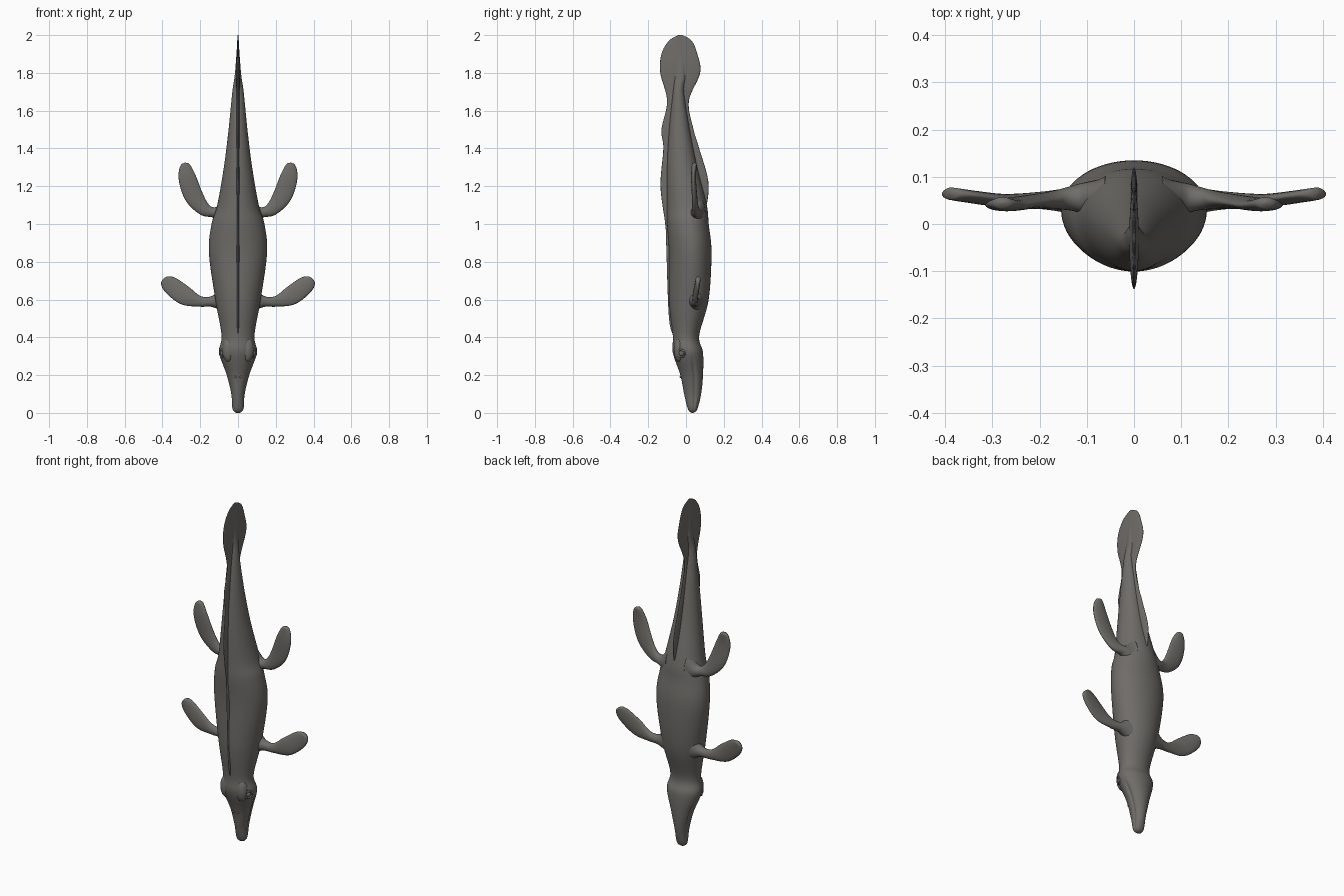
import bpy, bmesh, math
from mathutils import Vector

cube = bpy.data.objects.get("Cube")
if cube:
    bpy.data.objects.remove(cube, do_unlink=True)


def make_material(name, color):
    material = bpy.data.materials.new(name)
    material.use_nodes = True
    material.diffuse_color = color
    material.node_tree.nodes["Principled BSDF"].inputs["Base Color"].default_value = color
    return material


skin = make_material("warm grey skin", (0.16, 0.152, 0.14, 1))


def resample(rows, steps):
    """Smooth curve through rows of numbers, with cubic easing between tangents."""
    rows = [Vector(row) for row in rows]
    last = len(rows) - 1
    tangents = [(rows[min(i + 1, last)] - rows[max(i - 1, 0)]) / 2 for i in range(last + 1)]
    result = []
    for i in range(last):
        for step in range(steps):
            t = step / steps
            ease = t * t * (3 - 2 * t)
            result.append(rows[i].lerp(rows[i + 1], ease)
                          + tangents[i] * t * (1 - t) ** 2
                          - tangents[i + 1] * t * t * (1 - t))
    return result + [rows[last]]


def around(count):
    """Cosine and sine pairs around a circle."""
    turns = [math.tau * i / count for i in range(count)]
    return [(math.cos(turn), math.sin(turn)) for turn in turns]


def finish(obj, name):
    obj.name = name
    obj.data.materials.append(skin)
    for face in obj.data.polygons:
        face.use_smooth = True
    return obj


def loft(name, rings):
    """Skin a list of closed rings, capped at both ends."""
    bm = bmesh.new()
    loops = [[bm.verts.new(point) for point in ring] for ring in rings]
    for low, high in zip(loops, loops[1:]):
        for i in range(len(low)):
            bm.faces.new((low[i - 1], low[i], high[i], high[i - 1]))
    bm.faces.new(loops[0])
    bm.faces.new(loops[-1])
    bmesh.ops.recalc_face_normals(bm, faces=bm.faces)
    mesh = bpy.data.meshes.new(name)
    bm.to_mesh(mesh)
    bm.free()
    obj = bpy.data.objects.new(name, mesh)
    bpy.context.collection.objects.link(obj)
    finish(obj, name)


# Body from snout to tail: height, half width, back edge, belly edge
BODY = [
    (0, 0.01, 0.03, 0.04), (0.02, 0.03, 0.01, 0.06), (0.1, 0.036, -0.01, 0.08),
    (0.2, 0.06, -0.03, 0.09), (0.32, 0.1, -0.07, 0.09), (0.41, 0.087, -0.07, 0.07),
    (0.6, 0.12, -0.09, 0.12), (0.85, 0.154, -0.09, 0.135), (1, 0.14, -0.1, 0.12),
    (1.1, 0.11, -0.1, 0.11), (1.3, 0.075, -0.1, 0.06), (1.5, 0.05, -0.09, 0.02),
    (1.7, 0.03, -0.07, -0.01), (1.8, 0.016, -0.06, 0), (1.99, 0.002, -0.04, -0.02),
]


def body_ring(row):
    """Egg section with a mouth groove pressed into the snout."""
    z, width, back, belly = row
    middle = back + (belly - back) * 0.54
    mouth = back + (belly - back) * 0.62
    groove = 0.14 * max(0, min(1, 5 - z / 0.06))
    ring = []
    for c, s in around(64):
        y = middle + s * ((belly - middle) if s > 0 else (middle - back))
        pinch = 1 - groove * math.exp(-((y - mouth) / 0.007) ** 2)
        ring.append((width * c * pinch, y, z))
    return ring


loft("body", [body_ring(row) for row in resample(BODY, 8)])

# Thin keel that widens into the tail fluke: height, back edge, belly edge
KEEL = [
    (0.4, -0.06, 0), (0.5, -0.09, 0), (0.9, -0.105, 0), (1, -0.11, 0.08),
    (1.2, -0.135, 0.12), (1.4, -0.12, 0.07), (1.5, -0.13, 0.04), (1.65, -0.1, 0.015),
    (1.8, -0.136, 0.075), (1.9, -0.13, 0.06), (1.97, -0.09, 0.03), (2, -0.04, -0.02),
]


def keel_ring(row):
    z, back, belly = row
    thick = min(0.01, (z - 0.35) / 15, (2.05 - z) / 20)
    middle, half = (back + belly) / 2, (belly - back) / 2
    return [(thick * c, middle + half * s, z) for c, s in around(32)]


loft("back_keel_and_tail_fin", [keel_ring(row) for row in resample(KEEL, 8)])

# Flipper centre lines from shoulder to tip: across, depth, height, half width
FLIPPERS = {
    "front": [(0.06, 0.05, 0.6, 0.09), (0.13, 0.05, 0.59, 0.032), (0.2, 0.05, 0.59, 0.028),
              (0.28, 0.05, 0.62, 0.05), (0.36, 0.06, 0.68, 0.05), (0.39, 0.065, 0.715, 0.04)],
    "rear": [(0.06, 0.05, 1.06, 0.09), (0.12, 0.055, 1.06, 0.03), (0.18, 0.05, 1.08, 0.036),
             (0.235, 0.045, 1.15, 0.05), (0.27, 0.04, 1.25, 0.05), (0.28, 0.045, 1.325, 0.04)],
}


def flipper_rings(rows, side):
    """Flat oval sections square to the centre line, rounded off at the tip."""
    path = resample(rows, 10)
    last = len(path) - 1
    rings = []
    for i, (x, y, z, width) in enumerate(path):
        t = i / last
        along = path[min(i + 1, last)] - path[max(i - 1, 0)]
        across = Vector((along[2], 0, -along[0])).normalized()
        half = max(width * math.sqrt(1 - t ** 8), 0.001)
        thick = min(half * 0.7, 0.013) + 0.04 * (1 - t) ** 4
        ring = []
        for c, s in around(24):
            point = Vector((x, y + thick * s, z)) + across * half * c
            point.x *= side
            ring.append(point)
        rings.append(ring)
    return rings


def ball(name, location, scale, rotation=(0, 0, 0)):
    bpy.ops.mesh.primitive_uv_sphere_add(segments=24, ring_count=16, radius=1,
                                         location=location, rotation=rotation)
    finish(bpy.context.object, name).scale = scale


for side, label in ((1, "left"), (-1, "right")):
    for part, rows in FLIPPERS.items():
        loft(f"{part}_flipper_{label}", flipper_rings(rows, side))

    # Eye with a raised lid ring
    place = Vector((side * 0.086, -0.025, 0.315))
    turn = Vector((side * 0.85, -0.5, -0.15)).to_track_quat("Z", "Y").to_euler()
    ball(f"eye_{label}", place, (0.014, 0.014, 0.008), turn)
    bpy.ops.mesh.primitive_torus_add(major_segments=28, minor_segments=8, major_radius=0.02,
                                     minor_radius=0.005, location=place, rotation=turn)
    finish(bpy.context.object, f"eyelid_{label}")

    # Brow swelling and nostril
    ball(f"brow_{label}", (side * 0.05, -0.035, 0.335), (0.034, 0.03, 0.065))
    ball(f"nostril_{label}", (side * 0.014, -0.028, 0.19), (0.006, 0.006, 0.006))
